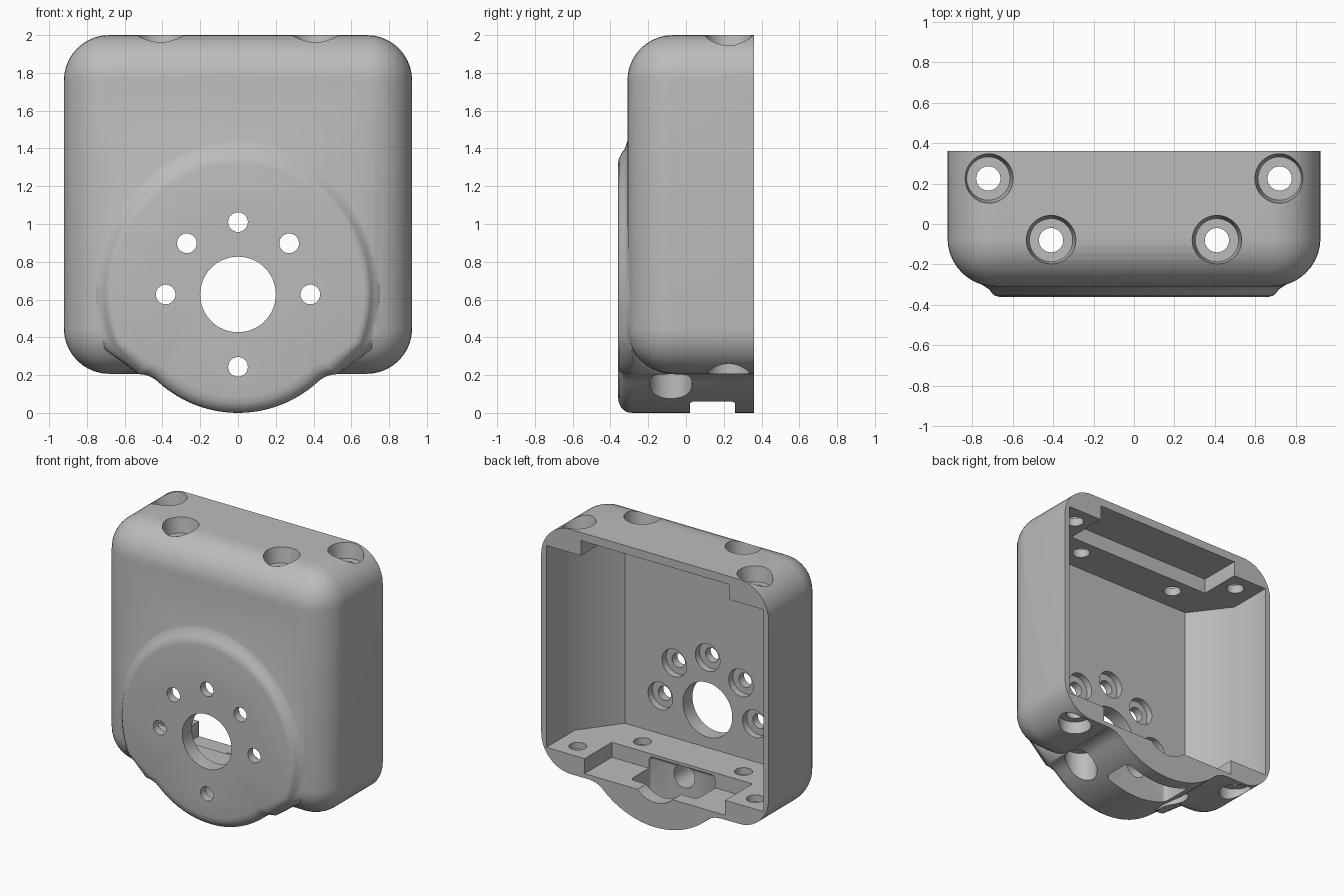
import bpy, bmesh
from math import sin, cos, radians
from mathutils import Matrix, Vector

if "Cube" in bpy.data.objects:
    bpy.data.objects.remove(bpy.data.objects["Cube"], do_unlink=True)

HUB_Z = 0.627    # centre of the round front boss, also the lobe radius
BACK, FRONT = 0.36, -0.31

grey = bpy.data.materials.new("plain_grey")
grey.use_nodes = True
grey.diffuse_color = (0.5, 0.5, 0.5, 1)
grey.node_tree.nodes["Principled BSDF"].inputs["Base Color"].default_value = (0.5, 0.5, 0.5, 1)


def make(name, bm):
    bmesh.ops.recalc_face_normals(bm, faces=bm.faces)
    mesh = bpy.data.meshes.new(name)
    bm.to_mesh(mesh)
    bm.free()
    mesh.materials.append(grey)
    ob = bpy.data.objects.new(name, mesh)
    bpy.context.collection.objects.link(ob)
    return ob


def box(name, lo, hi, radius=0, segments=3, keep_back=False):
    bm = bmesh.new()
    bmesh.ops.create_cube(bm, size=1)
    lo, hi = Vector(lo), Vector(hi)
    for v in bm.verts:
        v.co = (lo + hi) / 2 + v.co * (hi - lo)
    if radius:
        edges = [e for e in bm.edges
                 if not (keep_back and all(v.co.y > hi.y - 0.01 for v in e.verts))]
        bmesh.ops.bevel(bm, geom=edges, offset=radius, segments=segments,
                        profile=0.5, affect='EDGES')
    return make(name, bm)


def cylinder(name, radius, start, end, end_radius=None, sides=40):
    start, end = Vector(start), Vector(end)
    axis = end - start
    bm = bmesh.new()
    turn = Vector((0, 0, 1)).rotation_difference(axis).to_matrix().to_4x4()
    bmesh.ops.create_cone(bm, cap_ends=True, segments=sides, radius1=radius,
                          radius2=end_radius or radius, depth=axis.length,
                          matrix=Matrix.Translation((start + end) / 2) @ turn)
    return make(name, bm)


def loft(name, rings):
    bm = bmesh.new()
    loops = [[bm.verts.new(p) for p in ring] for ring in rings]
    n = len(loops[0])
    for a, b in zip(loops, loops[1:]):
        for i in range(n):
            bm.faces.new((a[i], a[(i + 1) % n], b[(i + 1) % n], b[i]))
    bm.faces.new(loops[0])
    bm.faces.new(loops[-1])
    return make(name, bm)


def combine(target, tool, operation='DIFFERENCE'):
    mod = target.modifiers.new("boolean", 'BOOLEAN')
    mod.operation, mod.solver, mod.object = operation, 'EXACT', tool
    dg = bpy.context.evaluated_depsgraph_get()
    dg.update()
    mesh = bpy.data.meshes.new_from_object(target.evaluated_get(dg))
    target.modifiers.clear()
    target.data = mesh
    bpy.data.objects.remove(tool, do_unlink=True)


def boss_ring(y, wide, tall, inset):
    """Outline of the round boss with its lower lobe and concave fillets."""
    half = []
    for i in range(13):                                   # lower lobe
        a = radians(-90 + 43 * i / 12)
        half.append((cos(a) * (HUB_Z - inset), HUB_Z + sin(a) * (HUB_Z - inset)))
    for i in range(1, 6):                                 # fillet into the base
        a = radians(133 - 43 * i / 5)
        d = Vector((0.526 + 0.15 * cos(a), 0.055 + 0.15 * sin(a) - HUB_Z))
        d *= 1 - inset / d.length
        half.append((d.x, HUB_Z + d.y))
    for i in range(29):                                   # upper arc
        a = radians(-22 + 112 * i / 28)
        up = tall if a > 0 else wide
        half.append((cos(a) * wide, HUB_Z + sin(a) * up))
    full = half + [(-x, z) for x, z in half[-2:0:-1]]
    return [(x, y, z) for x, z in full]


# Outer shell: soft box plus blended front boss
housing = box("motor_housing", (-0.922, FRONT, 0.207), (0.922, BACK, 2), 0.24, 10, True)
profile = [(-0.36, 0.665, 0.69, 0.085), (-0.355, 0.688, 0.72, 0.052),
           (-0.342, 0.702, 0.745, 0.028), (-0.325, 0.715, 0.77, 0.012),
           (-0.314, 0.73, 0.8, 0.005), (-0.3, 0.752, 0.85, 0.002),
           (-0.28, 0.765, 0.8, 0), (BACK, 0.6, 0.6, 0)]
combine(housing, loft("boss", [boss_ring(*p) for p in profile]), 'UNION')

# Main cavity with chamfered front corners, open at the back
plan = [(0.88, 0.5), (0.88, 0.03), (0.67, -0.25)]
plan += [(-x, y) for x, y in reversed(plan)]
combine(housing, loft("cavity", [[(x, y, z) for x, y in plan] for z in (0.35, 1.83)]))

# Relief pockets in ceiling and floor, cable channel and drain slot
combine(housing, box("ceiling_pocket", (-0.6, 0.045, 1.7), (0.6, 0.5, 1.94)))
combine(housing, box("floor_pocket", (-0.57, 0.045, 0.24), (0.57, 0.5, 0.5)))
combine(housing, cylinder("channel", 0.2, (0, 0.045, 0.38), (0, 0.5, 0.38)))
combine(housing, box("drain_slot", (-0.27, 0.02, -0.2), (0.27, 0.26, 0.33), 0.03))

# Vertical screw holes, with flared counterbores above and below
for side in (-1, 1):
    for x, y in ((0.41, -0.08), (0.72, 0.225)):
        x *= side
        combine(housing, cylinder("hole", 0.06, (x, y, -0.1), (x, y, 2.1)))
        combine(housing, cylinder("top_bore", 0.107, (x, y, 1.89), (x, y, 2.19), 0.15))
        combine(housing, cylinder("bottom_bore", 0.112, (x, y, 0.3), (x, y, -0.2)))

# Shaft opening and ring of boss screws, counterbored from inside
combine(housing, cylinder("shaft_hole", 0.2, (0, -0.5, HUB_Z), (0, 0, HUB_Z), sides=64))
for deg in (0, 45, 90, 135, 180, 270):
    x, z = 0.383 * cos(radians(deg)), HUB_Z + 0.383 * sin(radians(deg))
    bore = 0.085 if deg == 270 else 0.1
    combine(housing, cylinder("screw_hole", 0.052, (x, -0.5, z), (x, 0.1, z)))
    combine(housing, cylinder("screw_bore", bore, (x, -0.3, z), (x, 0.1, z)))

# Shading
bpy.ops.object.select_all(action='DESELECT')
housing.select_set(True)
bpy.context.view_layer.objects.active = housing
bpy.ops.object.shade_smooth_by_angle(angle=radians(40))
